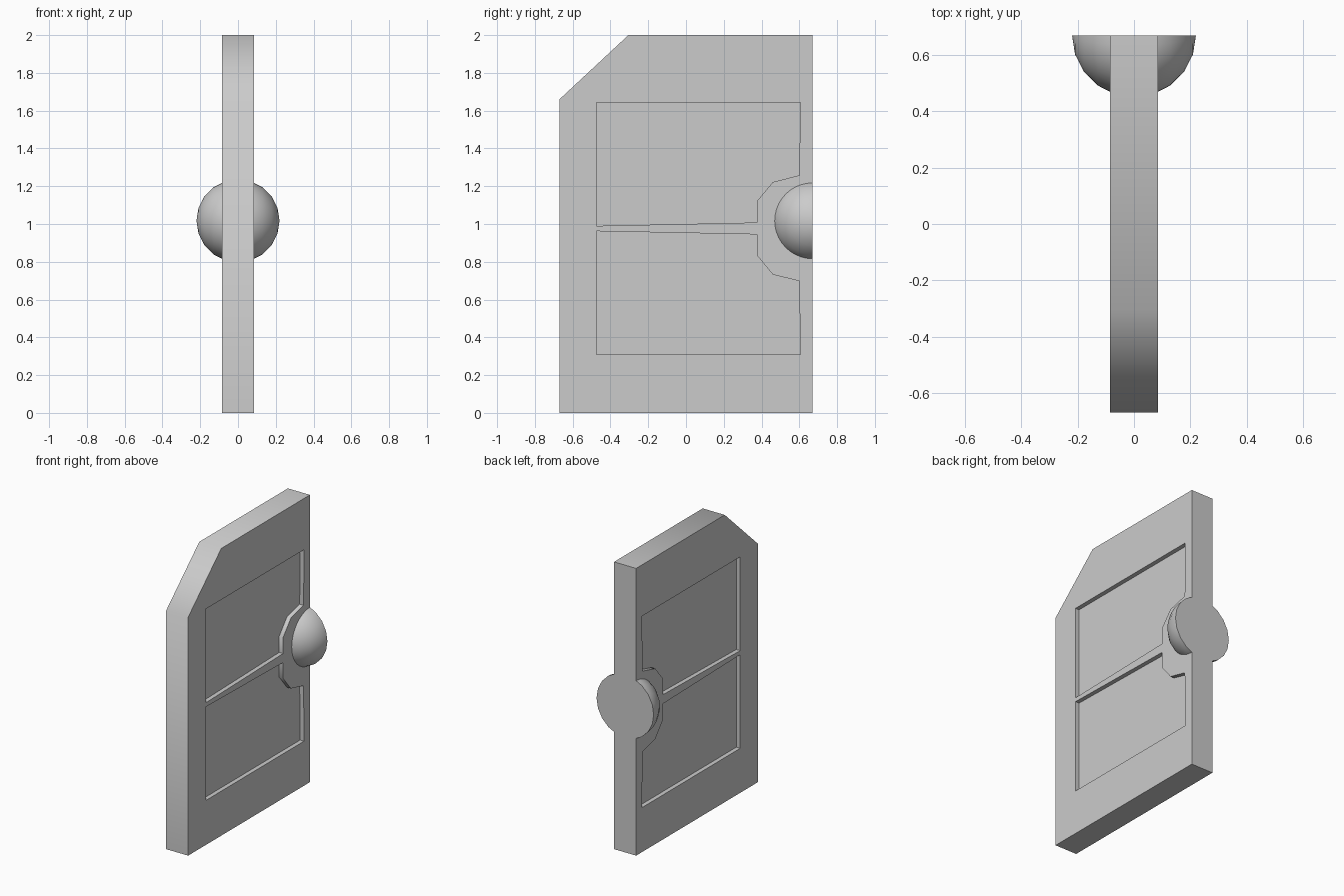
import bpy, bmesh, math
from mathutils import Matrix, Vector

if "Cube" in bpy.data.objects:
    bpy.data.objects.remove(bpy.data.objects["Cube"])

HALF = 0.085      # half thickness of the door
RECESS = 0.03     # depth of the sunk panels
EDGE_Y = 0.67     # door edge that carries the knob


def prism(name, profile, x0, x1):
    """Extrude a (y, z) profile along x from x0 to x1."""
    bm = bmesh.new()
    face = bm.faces.new([bm.verts.new((x0, y, z)) for y, z in profile])
    ext = bmesh.ops.extrude_face_region(bm, geom=[face])
    verts = [v for v in ext["geom"] if isinstance(v, bmesh.types.BMVert)]
    bmesh.ops.translate(bm, verts=verts, vec=(x1 - x0, 0, 0))
    bmesh.ops.recalc_face_normals(bm, faces=bm.faces[:])
    return finish(name, bm)


def finish(name, bm):
    mesh = bpy.data.meshes.new(name)
    bm.to_mesh(mesh)
    bm.free()
    obj = bpy.data.objects.new(name, mesh)
    bpy.context.collection.objects.link(obj)
    return obj


def activate(obj):
    bpy.ops.object.select_all(action="DESELECT")
    obj.select_set(True)
    bpy.context.view_layer.objects.active = obj


# Door slab with one clipped top corner
door = prism("door", [(-EDGE_Y, 0), (EDGE_Y, 0), (EDGE_Y, 2),
                      (-0.305, 2), (-EDGE_Y, 1.66)], -HALF, HALF)

# Sunk panels, stepped around the knob, on both faces
panels = {
    "upper_panel": [(-0.475, 0.99), (0.375, 1.008), (0.375, 1.12), (0.46, 1.222),
                    (0.60, 1.258), (0.605, 1.643), (-0.475, 1.643)],
    "lower_panel": [(-0.475, 0.31), (0.605, 0.31), (0.60, 0.698), (0.46, 0.732),
                    (0.375, 0.835), (0.375, 0.945), (-0.475, 0.962)],
}
for name, profile in panels.items():
    for side in (-1, 1):
        cutter = prism(name + "_cutter", profile,
                       side * (HALF - RECESS), side * (HALF + 0.1))
        cutter.hide_render = True
        mod = door.modifiers.new("sink", "BOOLEAN")
        mod.operation = "DIFFERENCE"
        mod.solver = "EXACT"
        mod.object = cutter
        activate(door)
        bpy.ops.object.modifier_apply(modifier=mod.name)
        bpy.data.objects.remove(cutter)

# Half-ball knob, sliced flush with the door edge
bm = bmesh.new()
bmesh.ops.create_uvsphere(
    bm, u_segments=40, v_segments=10, radius=0.22,
    matrix=Matrix.Translation((0, EDGE_Y, 1.017)) @ Matrix.Rotation(math.pi / 2, 4, "Y"))
cut = bmesh.ops.bisect_plane(
    bm, geom=bm.verts[:] + bm.edges[:] + bm.faces[:], dist=1e-5,
    plane_co=Vector((0, EDGE_Y, 0)), plane_no=Vector((0, 1, 0)), clear_outer=True)
bmesh.ops.holes_fill(bm, edges=[e for e in bm.edges if e.is_boundary], sides=0)
bmesh.ops.recalc_face_normals(bm, faces=bm.faces[:])
knob = finish("knob", bm)

for obj in (door, knob):
    activate(obj)
    bpy.ops.object.shade_smooth_by_angle(angle=math.radians(50))
